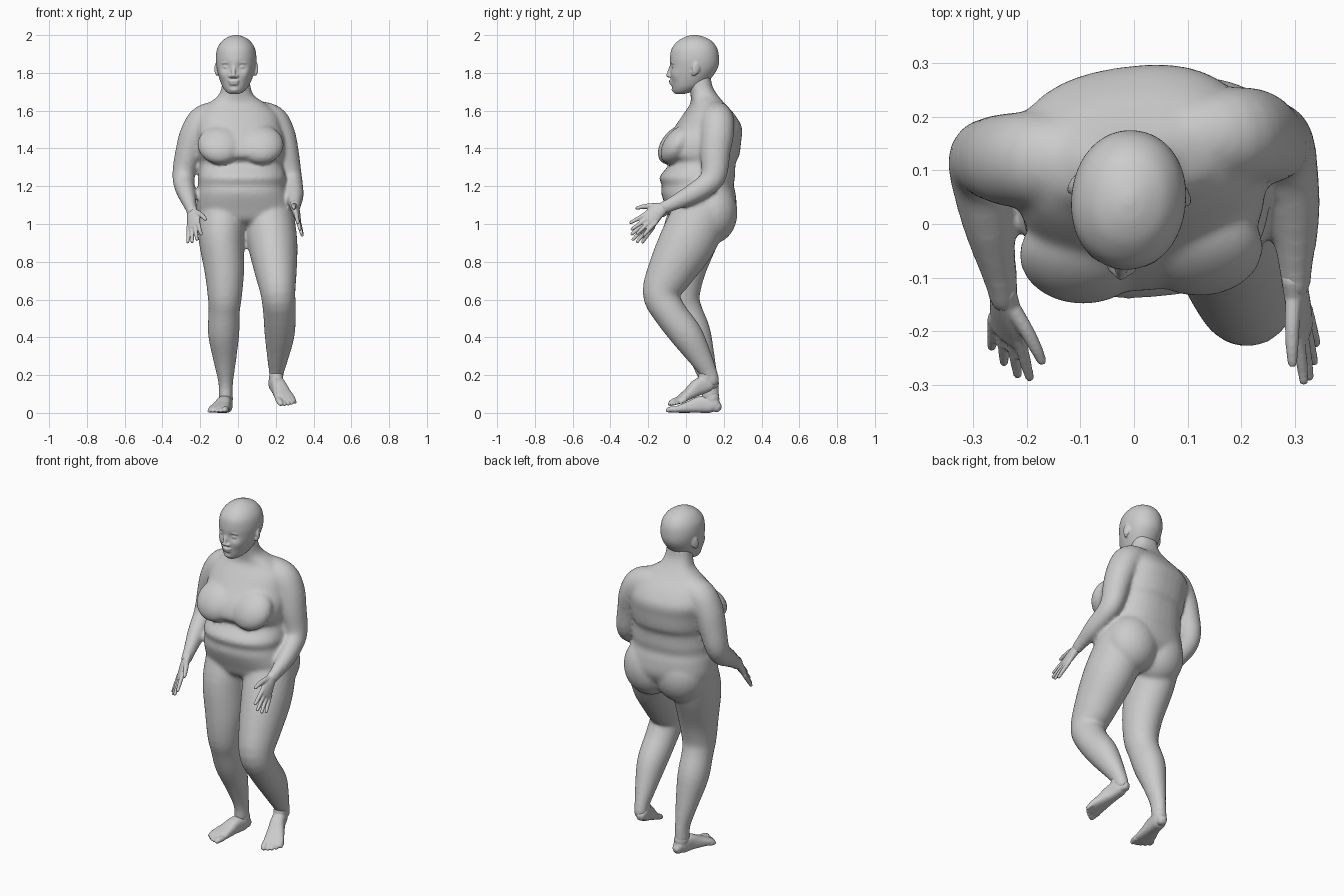
import bpy, bmesh, math
from mathutils import Vector, Matrix, Euler


def samples(pts, sub):
    """Catmull-Rom interpolation of (x, y, z, half width, half depth, yaw) rings."""
    v = [Vector(tuple(p) + (0,) * (6 - len(p))) for p in pts]
    v = [v[0]] + v + [v[-1]]
    out = []
    for i in range(1, len(v) - 2):
        a, b, c, d = v[i - 1:i + 3]
        for k in range(sub):
            t = k / sub
            out.append(0.5 * (2 * b + (c - a) * t + (2 * a - 5 * b + 4 * c - d) * t * t
                              + (3 * b - a - 3 * c + d) * t ** 3))
    return out + [v[-2]]


def tube(bm, pts, ref=(1, 0, 0), flat=False, power=2.0, seg=28, sub=4, rounded=True):
    """Loft super-elliptical rings along a path; flat keeps rings horizontal."""
    s = samples(pts, sub)
    rings = []
    for i, r in enumerate(s):
        c = Vector(r[:3])
        t = Vector(s[min(i + 1, len(s) - 1)][:3]) - Vector(s[max(i - 1, 0)][:3])
        t = Vector((0, 0, 1)) if flat else t.normalized()
        u = Matrix.Rotation(math.radians(r[5]), 3, 'Z') @ Vector(ref)
        u = (u - t * u.dot(t)).normalized()
        rings.append((c, u, t.cross(u), t, r[3], r[4]))
    if rounded:
        def cap(ring, sign):
            c, u, w, t, a, b = ring
            return [(c + t * sign * o * min(a, b), u, w, t, a * k, b * k)
                    for k, o in ((0.8, 0.5), (0.4, 0.8))]
        rings = cap(rings[0], -1)[::-1] + rings + cap(rings[-1], 1)
    loops = []
    for c, u, w, t, a, b in rings:
        loop = []
        for k in range(seg):
            x, y = math.cos(2 * math.pi * k / seg), math.sin(2 * math.pi * k / seg)
            x = math.copysign(abs(x) ** (2 / power), x)
            y = math.copysign(abs(y) ** (2 / power), y)
            loop.append(bm.verts.new(c + u * a * x + w * b * y))
        loops.append(loop)
    for p, q in zip(loops, loops[1:]):
        for k in range(seg):
            bm.faces.new((p[k], p[(k + 1) % seg], q[(k + 1) % seg], q[k]))
    bm.faces.new(loops[0][::-1])
    bm.faces.new(loops[-1])


def ball(bm, loc, size, rot=(0, 0, 0)):
    m = (Matrix.Translation(loc) @ Euler([math.radians(a) for a in rot]).to_matrix().to_4x4()
         @ Matrix.Diagonal((*size, 1)))
    bmesh.ops.create_uvsphere(bm, u_segments=24, v_segments=16, radius=1, matrix=m)


def push(bm, centre, radius, offset):
    """Soft sculpting push on the vertices near a point."""
    for v in bm.verts:
        v.co += Vector(offset) * math.exp(-((v.co - Vector(centre)).length / radius) ** 2)


def finish(name, bm, voxel, smooth, matrix=Matrix()):
    """Fuse all overlapping volumes into one skin."""
    bmesh.ops.recalc_face_normals(bm, faces=bm.faces)
    me = bpy.data.meshes.new(name)
    bm.to_mesh(me)
    bm.free()
    ob = bpy.data.objects.new(name, me)
    bpy.context.collection.objects.link(ob)
    ob.matrix_world = matrix
    rm = ob.modifiers.new("skin", 'REMESH')
    rm.mode, rm.voxel_size, rm.use_smooth_shade = 'VOXEL', voxel, True
    sm = ob.modifiers.new("soften", 'SMOOTH')
    sm.factor, sm.iterations = 0.5, smooth


# Torso and neck
body = bmesh.new()
tube(body, [(.04, .08, .985, .17, .10, 5), (.04, .08, 1.02, .235, .155, 5),
            (.035, .082, 1.08, .255, .183, 5), (.022, .066, 1.16, .240, .195, 5),
            (.02, .062, 1.205, .231, .189, 5), (.02, .06, 1.25, .232, .198, 5),
            (.015, .087, 1.322, .217, .174, 6), (.015, .078, 1.365, .226, .203, 6),
            (.012, .092, 1.44, .232, .198, 7), (0, .117, 1.51, .23, .176, 8),
            (0, .121, 1.58, .21, .132, 8), (-.005, .115, 1.635, .155, .09, 8),
            (-.01, .097, 1.68, .095, .072, 4), (-.01, .078, 1.73, .076, .062), (-.01, .07, 1.79, .07, .06)],
     flat=True, power=2.4, seg=40, rounded=False)

# Breasts, set into the sloping chest
for x, y in ((-.095, -.058), (.122, -.043)):
    ball(body, (x, y, 1.42), (.12, .073, .118), (-37, 0, 0))

# Buttocks
for x, y in ((-.055, .125), (.135, .138)):
    ball(body, (x, y, 1.06), (.15, .135, .165))

# Legs: one standing, one stepping with a bent knee
tube(body, [(-.08, .065, 1.05, .138, .155), (-.087, .02, .92, .122, .15), (-.072, -.015, .75, .105, .118),
            (-.07, -.024, .62, .091, .098), (-.073, -.004, .54, .083, .09), (-.076, .042, .42, .083, .09),
            (-.07, .09, .28, .061, .065), (-.065, .123, .16, .039, .048), (-.065, .13, .08, .037, .047)])
tube(body, [(.16, .08, 1.05, .135, .15), (.183, .005, .90, .132, .15), (.2, -.08, .75, .112, .125),
            (.212, -.13, .63, .092, .1), (.22, -.085, .53, .087, .088), (.22, .005, .41, .079, .085),
            (.21, .078, .29, .056, .062), (.203, .122, .21, .039, .045), (.2, .135, .165, .037, .043)])

# Arms share one set of section sizes
arm_size = [(.08, .085), (.088, .09), (.08, .088), (.072, .08), (.062, .069),
            (.056, .061), (.048, .051), (.032, .037), (.027, .035)]
arm_paths = (
    [(-.09, .115, 1.572), (-.175, .12, 1.545), (-.228, .12, 1.475), (-.26, .122, 1.38), (-.285, .12, 1.28),
     (-.287, .085, 1.218), (-.272, 0, 1.16), (-.25, -.1, 1.09), (-.243, -.14, 1.06)],
    [(.09, .15, 1.572), (.175, .165, 1.545), (.223, .165, 1.475), (.25, .155, 1.38), (.274, .15, 1.27),
     (.287, .115, 1.213), (.3, .02, 1.152), (.302, -.08, 1.103), (.302, -.12, 1.085)])
for path in arm_paths:
    tube(body, [p + s for p, s in zip(path, arm_size)])
finish("body", body, .01, 9)

# Head, built about its own axis
head = bmesh.new()
tube(head, [(0, -.08, 1.688, .022, .022), (0, -.062, 1.70, .046, .05), (0, -.035, 1.73, .07, .085),
            (0, -.015, 1.78, .09, .11), (0, -.003, 1.83, .102, .128), (0, 0, 1.88, .107, .13),
            (0, 0, 1.93, .099, .12), (0, .002, 1.97, .073, .088), (0, 0, 1.992, .038, .046),
            (0, 0, 2.001, .008, .01)], flat=True, power=2.1, seg=64, sub=6, rounded=False)
for s in (-1, 1):
    push(head, (s * .04, -.115, 1.832), .024, (0, .015, 0))          # eye sockets
    push(head, (s * .06, -.10, 1.79), .03, (s * .004, -.006, 0))      # cheekbones
    ball(head, (s * .039, -.103, 1.831), (.02, .014, .011))           # eyes
    ball(head, (s * .04, -.113, 1.855), (.03, .009, .007), (0, s * 8, s * 20))   # brows
    ball(head, (s * .015, -.128, 1.783), (.012, .013, .009))          # nostrils
    ball(head, (s * .104, .02, 1.825), (.009, .022, .036), (-12, 0, s * 25))     # ears
    ball(head, (s * .102, .008, 1.797), (.008, .012, .014))           # ear lobes
ball(head, (0, -.129, 1.812), (.012, .013, .036), (-20, 0, 0))        # nose bridge
ball(head, (0, -.137, 1.787), (.013, .014, .012))                     # nose tip
ball(head, (0, -.122, 1.757), (.03, .014, .0085), (6, 0, 0))          # upper lip
ball(head, (0, -.119, 1.742), (.026, .014, .0085), (-6, 0, 0))        # lower lip
ball(head, (0, -.103, 1.713), (.028, .019, .018))                     # chin
finish("head", head, .005, 4,
       Matrix.Translation((-.01, .045, 0)) @ Matrix.Rotation(math.radians(-6), 4, 'Z'))


def hand(name, wrist, along, thumb):
    """Palm, four spread fingers and a thumb, from a wrist point and two directions."""
    w, d, t = Vector(wrist), Vector(along).normalized(), Vector(thumb)
    t = (t - d * t.dot(d)).normalized()
    bm = bmesh.new()

    def at(i, j, a, b):
        return (*(w + d * i + t * j), a, b)
    tube(bm, [at(-.03, 0, .028, .022), at(.02, .002, .035, .022), at(.06, .004, .044, .019),
              at(.105, 0, .045, .014)], ref=t)
    for k, length in enumerate((.08, .097, .09, .07)):
        j, f = .034 - .023 * k, .2 - .14 * k
        tube(bm, [at(.09 - .004 * k, j, .012, .012),
                  at(.105 + length * .5, j + f * length * .5, .011, .011),
                  at(.105 + length, j + f * length, .0085, .0085)], ref=t, seg=12)
    tube(bm, [at(.01, .02, .018, .016), at(.045, .052, .015, .014), at(.08, .076, .012, .012),
              at(.108, .09, .009, .009)], ref=d, seg=12)
    finish(name, bm, .0045, 2)


hand("hand_right", (-.243, -.14, 1.06), (.07, -.66, -.75), (.7, -.5, .5))
hand("hand_left", (.302, -.12, 1.085), (.15, -.77, -.62), (-.25, -.6, .75))


def foot(name, s, loc, yaw, pitch):
    """Foot with toes pointing to -y, origin on the sole below the ankle."""
    bm = bmesh.new()
    ball(bm, (0, .005, .075), (.037, .042, .05))
    tube(bm, [(0, .035, .03, .027, .028), (0, .01, .042, .036, .042), (0, -.05, .045, .039, .045),
              (s * .004, -.11, .032, .047, .032), (s * .008, -.165, .021, .055, .021),
              (s * .008, -.195, .015, .051, .014)], power=2.6)
    for k in range(5):
        x, r = s * (-.033 + .022 * k), (.017, .0125, .012, .0115, .011)[k]
        y = -.225 + .002 * k * k
        tube(bm, [(x, -.18 + .004 * k, r + .002, r, r), (x, y + .015, r + .001, r, r * .9),
                  (x, y, r * .8, r * .85, r * .7)], seg=12)
    finish(name, bm, .0045, 2, Matrix.Translation(loc) @ Matrix.Rotation(math.radians(yaw), 4, 'Z')
           @ Matrix.Rotation(math.radians(pitch), 4, 'X'))


foot("foot_right", -1, (-.065, .13, 0), -10, 0)
foot("foot_left", 1, (.195, .13, .115), 17, 21)
